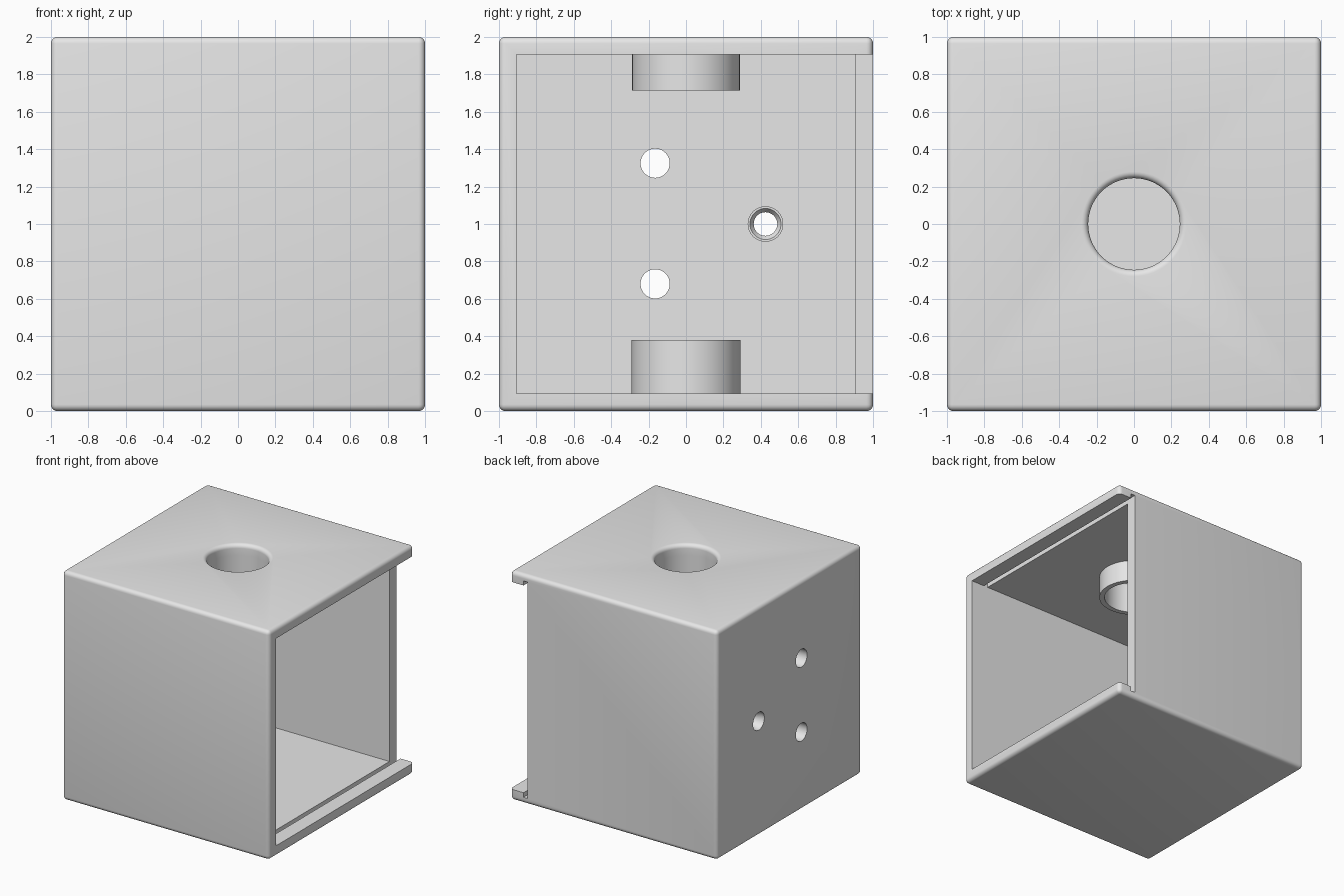
import bpy, bmesh
from math import cos, sin, pi, radians
from mathutils import Matrix, Vector

if "Cube" in bpy.data.objects:
    bpy.data.objects.remove(bpy.data.objects["Cube"], do_unlink=True)

grey = bpy.data.materials.new("light_grey")
grey.use_nodes = True
grey.diffuse_color = (0.8, 0.8, 0.8, 1)
grey.node_tree.nodes["Principled BSDF"].inputs["Base Color"].default_value = (0.8, 0.8, 0.8, 1)

OUT, WALL, ROUND = 1.0, 0.095, 0.035
IN = OUT - WALL
BACK_END, LIP = 0.83, 0.87        # where the back wall stops, where the rail lip starts
BORE = 0.245


def finish(name, bm):
    bmesh.ops.recalc_face_normals(bm, faces=bm.faces)
    mesh = bpy.data.meshes.new(name)
    bm.to_mesh(mesh)
    bm.free()
    mesh.materials.append(grey)
    obj = bpy.data.objects.new(name, mesh)
    bpy.context.collection.objects.link(obj)
    return obj


def box(name, lo, hi, bevel=0):
    lo, hi = Vector(lo), Vector(hi)
    bm = bmesh.new()
    bmesh.ops.create_cube(bm, size=1)
    for v in bm.verts:
        v.co = (lo + hi) / 2 + v.co * (hi - lo)
    if bevel:
        bmesh.ops.bevel(bm, geom=bm.edges[:], offset=bevel, segments=5,
                        profile=0.5, affect='EDGES')
    return finish(name, bm)


def lathe(name, profile, matrix=Matrix(), closed=False, steps=64):
    """Turn (radius, height) points around z, then place them."""
    bm = bmesh.new()
    verts = [bm.verts.new((r, 0, h)) for r, h in profile]
    edges = [bm.edges.new(p) for p in zip(verts, verts[1:])]
    if closed:
        edges.append(bm.edges.new((verts[-1], verts[0])))
    bmesh.ops.spin(bm, geom=verts + edges, axis=(0, 0, 1), cent=(0, 0, 0),
                   angle=2 * pi, steps=steps)
    bmesh.ops.remove_doubles(bm, verts=bm.verts, dist=1e-5)
    bm.transform(matrix)
    return finish(name, bm)


def cut(target, cutter):
    cutter.hide_render = True
    mod = target.modifiers.new("cut", 'BOOLEAN')
    mod.operation, mod.solver, mod.object = 'DIFFERENCE', 'EXACT', cutter
    bpy.context.view_layer.objects.active = target
    bpy.ops.object.modifier_apply(modifier=mod.name)
    bpy.data.objects.remove(cutter, do_unlink=True)


def smooth(obj):
    bpy.ops.object.select_all(action='DESELECT')
    obj.select_set(True)
    bpy.context.view_layer.objects.active = obj
    bpy.ops.object.shade_smooth_by_angle(angle=radians(30))


# Rounded housing, hollow and open on its left side
housing = box("housing", (-OUT, -OUT, 0), (OUT, OUT, 2 * OUT), ROUND)
cut(housing, box("hollow", (-IN, -IN, WALL), (1.2, IN, 2 - WALL)))

# Shortened back wall and the thin grooves behind the two rails
cut(housing, box("back_gap", (BACK_END, 0.5, WALL), (1.2, 1.2, 2 - WALL)))
for z in (WALL, 2 - WALL):
    cut(housing, box("rail_groove", (BACK_END, -IN, z - 0.04), (LIP, 1.2, z + 0.04)))

# Top opening with a rounded mouth
mouth = [(BORE + ROUND * (1 - cos(a)), 2 - ROUND + ROUND * sin(a))
         for a in (i * pi / 12 for i in range(7))]
cut(housing, lathe("top_bore", [(0, 1.8), (BORE, 1.8)] + mouth
                   + [(BORE + ROUND, 2.1), (0, 2.1)]))


# Holes through the right wall
def side(y, z):
    return Matrix.Translation((0, y, z)) @ Matrix.Rotation(-pi / 2, 4, 'Y')


for z in (0.68, 1.325):
    cut(housing, lathe("screw_hole", [(0, 0.8), (0.078, 0.8), (0.078, 1.1), (0, 1.1)],
                       side(-0.165, z), steps=40))
cut(housing, lathe("cable_hole", [(0, 0.8), (0.063, 0.8), (0.063, 0.94), (0.078, 0.97),
                                  (0.078, 1.1), (0, 1.1)], side(0.425, 1), steps=40))

# Collars: shaft guide above, shaft cup below, small boss around the cable hole
top_collar = lathe("top_collar", [(BORE, 1.715), (0.288, 1.715), (0.288, 2 - WALL),
                                  (BORE, 2 - WALL)], closed=True)
bottom_collar = lathe("bottom_collar", [(0.247, WALL), (0.291, WALL), (0.291, 0.38),
                                        (0.247, 0.38)], closed=True)
cable_boss = lathe("cable_boss", [(0.063, IN), (0.095, IN), (0.095, 0.86), (0.083, 0.86),
                                  (0.063, 0.89)], side(0.425, 1), closed=True, steps=40)

for part in (housing, top_collar, bottom_collar, cable_boss):
    smooth(part)
